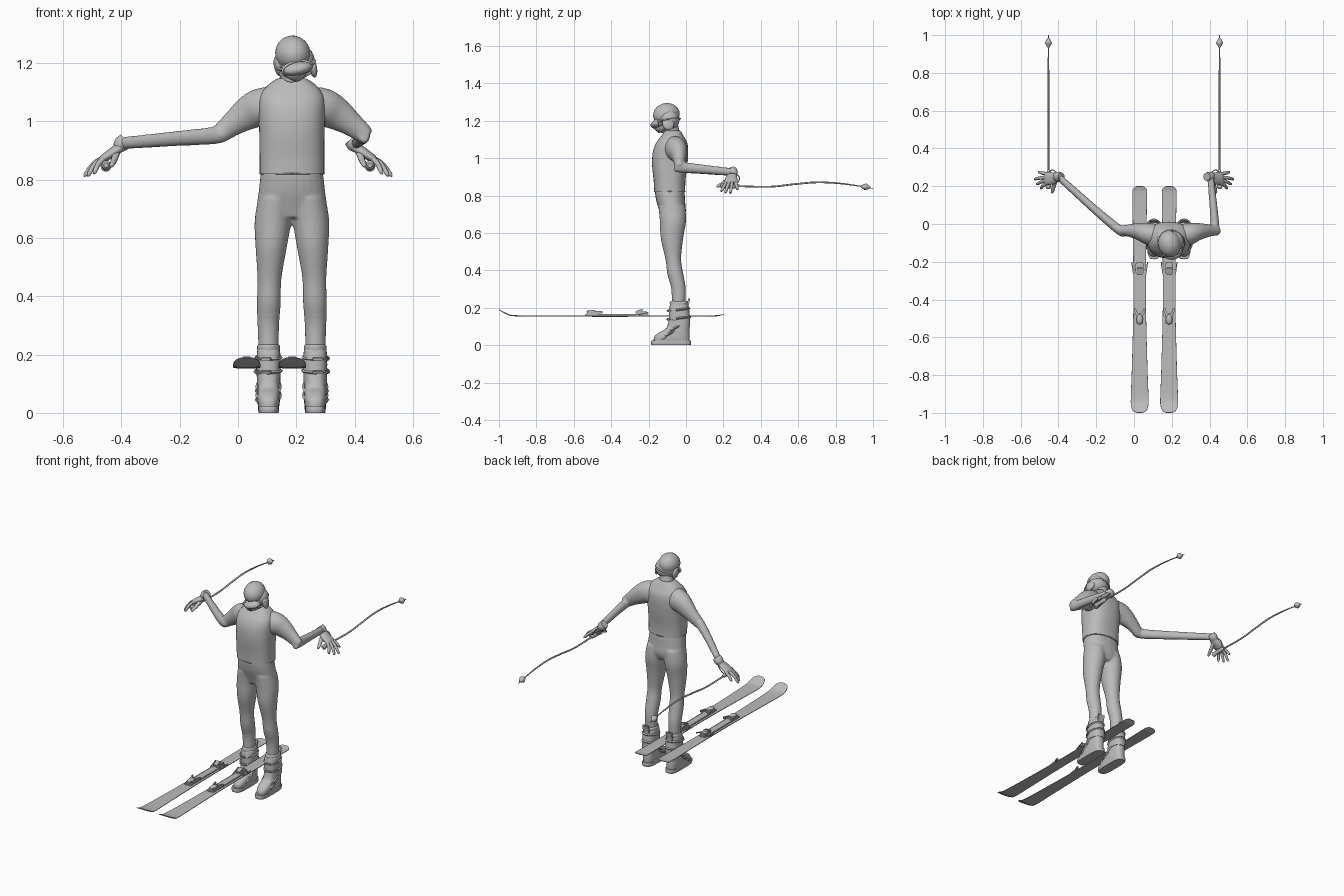
import bpy, bmesh, math
from mathutils import Vector, Matrix, Euler

cube = bpy.data.objects.get("Cube")
if cube:
    bpy.data.objects.remove(cube, do_unlink=True)

grey = bpy.data.materials.new("plain grey")
grey.use_nodes = True
tone = (.5, .5, .5, 1)
grey.diffuse_color = tone
grey.node_tree.nodes["Principled BSDF"].inputs["Base Color"].default_value = tone

BODY = .185   # middle of the figure
SKIS = .108   # middle of the pair of skis


def finish(name, bm):
    """Turn a bmesh into a smooth shaded object."""
    bmesh.ops.recalc_face_normals(bm, faces=bm.faces)
    mesh = bpy.data.meshes.new(name)
    bm.to_mesh(mesh)
    bm.free()
    for face in mesh.polygons:
        face.use_smooth = True
    mesh.set_sharp_from_angle(angle=math.radians(40))
    mesh.materials.append(grey)
    obj = bpy.data.objects.new(name, mesh)
    bpy.context.scene.collection.objects.link(obj)
    return obj


def loft(name, rows, flat=False, power=2, sides=24, steps=4):
    """Skin rings (x, y, z, half width, half depth) along a smooth path."""
    rows = [Vector(row) for row in rows]
    path = []
    for i in range(len(rows) - 1):
        a, b = rows[max(i - 1, 0)], rows[i]
        c, d = rows[i + 1], rows[min(i + 2, len(rows) - 1)]
        for s in range(steps):
            t = s / steps
            path.append(b + (c - a) * (t / 2) + (a * 2 - b * 5 + c * 4 - d) * (t * t / 2)
                        + (b * 3 - a - c * 3 + d) * (t ** 3 / 2))
    path.append(rows[-1])
    bm = bmesh.new()
    rings = []
    for i, row in enumerate(path):
        u, v = Vector((1, 0, 0)), Vector((0, 1, 0))
        if not flat:
            ahead, behind = path[min(i + 1, len(path) - 1)], path[max(i - 1, 0)]
            along = (Vector(ahead[:3]) - Vector(behind[:3])).normalized()
            u = along.cross(Vector((0, 0, 1))).normalized()
            v = u.cross(along)
        ring = []
        for k in range(sides):
            angle = math.tau * k / sides
            c, s = math.cos(angle), math.sin(angle)
            c = math.copysign(abs(c) ** (2 / power), c)
            s = math.copysign(abs(s) ** (2 / power), s)
            ring.append(bm.verts.new(Vector(row[:3]) + u * c * row[3] + v * s * row[4]))
        rings.append(ring)
    for low, high in zip(rings, rings[1:]):
        for k in range(sides):
            n = (k + 1) % sides
            bm.faces.new((low[k], low[n], high[n], high[k]))
    bm.faces.new(rings[0])
    bm.faces.new(rings[-1])
    return finish(name, bm)


def placed(at, size, turn):
    return Matrix.LocRotScale(Vector(at), Euler(turn), Vector(size))


def ball(name, at, size, turn=(0, 0, 0)):
    bm = bmesh.new()
    bmesh.ops.create_uvsphere(bm, u_segments=28, v_segments=16, radius=1, matrix=placed(at, size, turn))
    return finish(name, bm)


def box(name, at, size, turn=(0, 0, 0)):
    bm = bmesh.new()
    bmesh.ops.create_cube(bm, size=1, matrix=placed(at, size, turn))
    bmesh.ops.bevel(bm, geom=bm.edges[:], offset=min(size) * .25, segments=2, affect='EDGES')
    return finish(name, bm)


def band(name, at, a, b, thick, turn=(0, 0, 0)):
    """Closed elliptical hoop."""
    spin = Euler(turn).to_matrix()
    bm = bmesh.new()
    rings = []
    for i in range(32):
        t = math.tau * i / 32
        out = Vector((math.cos(t), math.sin(t), 0))
        rings.append([bm.verts.new(Vector(at) + spin @ (Vector((out.x * a, out.y * b, 0)) + p))
                      for p in (out * thick, Vector((0, 0, thick)), -out * thick, Vector((0, 0, -thick)))])
    for i in range(32):
        here, after = rings[i], rings[(i + 1) % 32]
        for k in range(4):
            n = (k + 1) % 4
            bm.faces.new((here[k], here[n], after[n], after[k]))
    return finish(name, bm)


def twin(obj, middle=0):
    """Name the part left and add its mirrored right partner."""
    base = obj.name
    obj.name = "left_" + base
    mesh = obj.data.copy()
    for v in mesh.vertices:
        v.co.x = 2 * middle - v.co.x
    mesh.flip_normals()
    other = bpy.data.objects.new("right_" + base, mesh)
    bpy.context.scene.collection.objects.link(other)
    return [obj, other]


# Suit: legs, hips and sleeves fused into one skin
suit = twin(loft("leg", [
    (.265, -.04, .2, .034, .036), (.266, -.04, .3, .037, .039), (.264, -.057, .38, .041, .043),
    (.262, -.068, .46, .041, .042), (.256, -.075, .57, .054, .06), (.25, -.07, .66, .063, .07),
    (.24, -.075, .74, .06, .072)], flat=True), BODY)
suit.append(loft("hips", [
    (BODY, -.07, .67, .09, .055), (BODY, -.07, .71, .118, .069), (BODY, -.08, .76, .114, .076),
    (BODY, -.087, .82, .107, .079), (BODY, -.087, .86, .1, .07)], flat=True, power=2.3))
suit += twin(loft("upper_arm", [
    (.26, -.06, 1.05, .06, .07), (.3, -.05, 1.045, .057, .066), (.34, -.04, 1.025, .046, .057),
    (.39, -.035, .99, .034, .042), (.432, -.035, .957, .026, .033), (.445, -.035, .947, .02, .028)]), BODY)
suit.append(loft("left_forearm", [
    (.432, -.06, .955, .018, .026), (.43, -.03, .952, .023, .029),
    (.422, .08, .942, .021, .025), (.405, .25, .925, .017, .02)]))
suit.append(loft("right_forearm", [
    (-.05, -.045, .965, .024, .03), (-.08, -.03, .952, .025, .03),
    (-.2, .07, .942, .022, .026), (-.4, .25, .925, .018, .021)]))
bpy.ops.object.select_all(action='DESELECT')
for part in suit:
    part.select_set(True)
bpy.context.view_layer.objects.active = suit[0]
bpy.ops.object.join()
suit[0].name = "ski_suit"
fuse = suit[0].modifiers.new("fuse", 'REMESH')
fuse.mode, fuse.voxel_size, fuse.use_smooth_shade = 'VOXEL', .006, True
relax = suit[0].modifiers.new("relax", 'SMOOTH')
relax.factor, relax.iterations = .5, 6

# Vest, collar and neck
loft("vest", [
    (BODY, -.087, .82, .111, .083), (BODY, -.088, .88, .111, .085), (BODY, -.087, .96, .112, .094),
    (BODY, -.083, 1.03, .114, .095), (BODY, -.077, 1.08, .112, .084), (BODY, -.073, 1.115, .092, .062),
    (BODY, -.071, 1.14, .062, .046), (BODY, -.073, 1.148, .045, .04)], flat=True, power=2.5, sides=40)
band("vest_hem", (BODY, -.087, .822), .109, .081, .004)
loft("neck", [(BODY, -.072, 1.1, .046, .044), (BODY, -.078, 1.15, .042, .042),
              (.19, -.09, 1.2, .04, .042)], flat=True)

# Head, helmet and goggles, tipped a little to one side
tilt = (.2, -.2, .15)
ball("helmet_shell", (.188, -.105, 1.233), (.06, .072, .061), tilt)
ball("helmet_back", (.198, -.093, 1.205), (.066, .058, .058), tilt)
ball("face", (.192, -.123, 1.18), (.044, .054, .044), tilt)
ball("goggle_lens", (.203, -.149, 1.183), (.052, .041, .024), tilt)
band("goggle_frame", (.203, -.158, 1.183), .05, .022, .006, (math.pi / 2 + .2, -.2, .15))
band("goggle_strap", (.198, -.1, 1.196), .066, .07, .005, tilt)
for side, x, z in (("left", .257, 1.185), ("right", .137, 1.19)):
    ball(side + "_ear_pad", (x, -.095, z), (.013, .032, .035), tilt)
loft("chin_strap", [(.138, -.1, 1.175, .004, .007), (.165, -.145, 1.145, .004, .007),
                    (.2, -.14, 1.143, .004, .007), (.25, -.1, 1.17, .004, .007)], sides=8)

# Gloved hands with spread fingers
twin(loft("cuff", [(.385, .25, .938, .022, .024), (.4, .25, .922, .027, .027),
                   (.412, .248, .908, .023, .02)]))
twin(loft("palm", [(.4, .25, .915, .021, .017), (.425, .243, .897, .031, .017),
                   (.46, .24, .874, .034, .014), (.472, .24, .866, .026, .009)]))
fingers = [("index", .19, .497, .823), ("middle", .212, .517, .816),
           ("ring", .238, .528, .815), ("little", .275, .508, .833)]
for i, (label, y, x, z) in enumerate(fingers):
    root = .222 + i * .014
    twin(loft(label + "_finger", [(.45, root, .881, .009, .009), ((x + .46) / 2, (y + root) / 2, .855, .009, .009),
                                  (x - .005, y, z + .003, .007, .007), (x, y, z, .003, .003)], sides=10))
twin(loft("thumb", [(.415, .235, .895, .012, .011), (.425, .2, .868, .011, .01),
                    (.433, .17, .85, .008, .008), (.434, .163, .847, .003, .003)], sides=10))

# Bent poles with grips, straps and baskets
GRIP = .453
twin(loft("pole", [(GRIP, .24, .852, .005, .005), (GRIP, .44, .847, .005, .005), (GRIP, .58, .861, .005, .005),
                   (GRIP, .71, .871, .005, .005), (GRIP, .85, .862, .004, .004),
                   (GRIP, 1, .838, .002, .002)], sides=10, steps=6))
twin(loft("pole_grip", [(GRIP, .185, .85, .008, .008), (GRIP, .195, .85, .015, .016), (GRIP, .21, .85, .011, .013),
                        (GRIP, .265, .852, .011, .013), (GRIP, .285, .852, .006, .006)], sides=14))
twin(loft("pole_basket", [(GRIP, .935, .85, .005, .005), (GRIP, .955, .847, .017, .017),
                          (GRIP, .963, .846, .017, .017), (GRIP, .985, .842, .005, .005)], sides=14, steps=2))
twin(band("pole_strap", (.425, .255, .885), .036, .032, .003, (.3, .9, 0)))

# Boots: sole, shell, cuff, straps and buckles
FOOT = .265
twin(loft("boot_sole", [(FOOT, -.08, 0, .034, .105), (FOOT, -.08, .012, .036, .107),
                        (FOOT, -.08, .024, .036, .105)], flat=True, power=3.5), BODY)
twin(loft("boot_shell", [(FOOT, -.077, .02, .036, .096), (FOOT, -.075, .045, .039, .094),
                         (FOOT, -.063, .068, .038, .081), (FOOT, -.044, .09, .037, .062),
                         (FOOT, -.038, .13, .037, .055), (FOOT, -.037, .15, .034, .05)],
          flat=True, power=2.7), BODY)
twin(loft("boot_cuff", [(FOOT, -.035, .1, .04, .056), (FOOT, -.035, .14, .041, .057),
                        (FOOT, -.037, .185, .041, .054), (FOOT, -.036, .212, .039, .05),
                        (FOOT, -.036, .222, .034, .045)], flat=True, power=2.5), BODY)
twin(loft("boot_liner", [(FOOT, -.037, .2, .038, .047), (FOOT, -.037, .228, .039, .05),
                         (FOOT, -.037, .235, .034, .044)], flat=True), BODY)
twin(box("boot_spoiler", (FOOT, .012, .225), (.044, .01, .055), (-.2, 0, 0)), BODY)
for label, y, z, a, b, lean in (("toe", -.09, .06, .039, .06, .5), ("instep", -.062, .09, .039, .062, .5),
                                ("ankle", -.035, .145, .043, .058, .12), ("shin", -.036, .19, .042, .055, .12)):
    twin(band(label + "_boot_strap", (FOOT, y, z), a, b, .006, (lean, 0, 0)), BODY)
    twin(box(label + "_buckle", (FOOT + a - .004, y - b * .5, z - lean * .04), (.014, .036, .014), (lean, 0, -.4)), BODY)
    twin(box(label + "_buckle_lever", (FOOT + .008, y - b - .002, z - lean * .05), (.036, .014, .011), (lean, 0, .2)), BODY)

# Skis with upturned tips, plates and bindings
SKI = .186
twin(loft("ski", [
    (SKI, -1, .19, .012, .002), (SKI, -.99, .184, .034, .002), (SKI, -.965, .171, .045, .003),
    (SKI, -.92, .158, .047, .003), (SKI, -.75, .156, .041, .003), (SKI, -.4, .156, .033, .004),
    (SKI, -.05, .156, .036, .003), (SKI, .15, .157, .039, .003), (SKI, .185, .161, .036, .002),
    (SKI, .2, .165, .018, .002)], power=5), SKIS)
twin(box("binding_plate", (SKI, -.37, .162), (.045, .34, .008)), SKIS)
twin(box("toe_binding", (SKI, -.5, .172), (.036, .06, .018)), SKIS)
twin(ball("toe_binding_cap", (SKI, -.505, .178), (.017, .027, .011)), SKIS)
for side in (-1, 1):
    twin(box("toe_wing", (SKI + side * .02, -.466, .176), (.013, .042, .014), (0, 0, side * -.4)), SKIS)
    twin(box("brake_arm", (SKI + side * .037, -.235, .167), (.006, .07, .006), (.2, 0, side * -.15)), SKIS)
twin(box("heel_binding", (SKI, -.235, .172), (.042, .06, .018)), SKIS)
twin(box("heel_lever", (SKI, -.25, .183), (.03, .04, .011), (.35, 0, 0)), SKIS)
twin(box("brake_bar", (SKI, -.235, .165), (.076, .014, .007)), SKIS)
